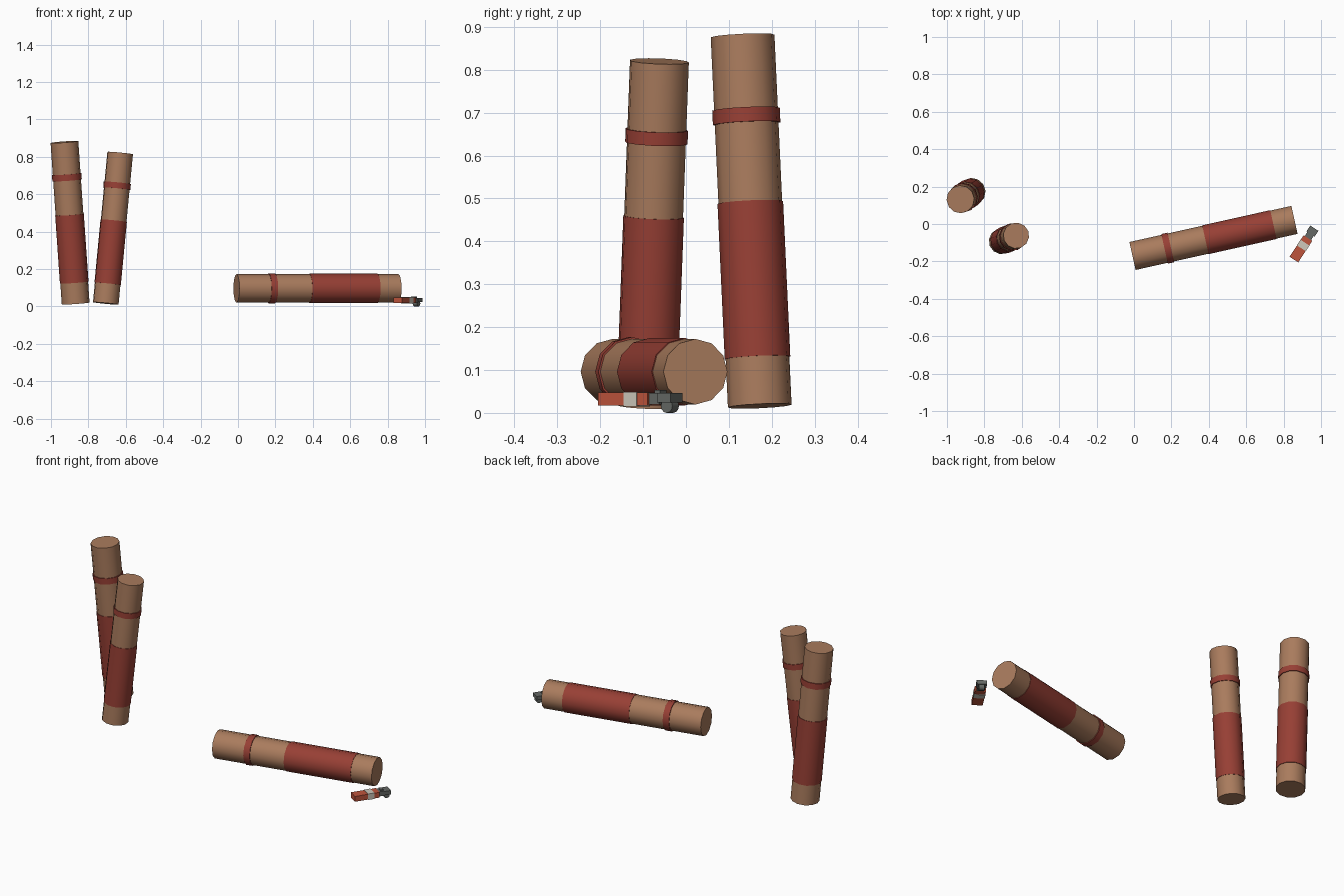
import bpy, math
from mathutils import Vector, Matrix

if "Cube" in bpy.data.objects:
    bpy.data.objects.remove(bpy.data.objects["Cube"])


def material(name, rgb):
    m = bpy.data.materials.new(name)
    m.diffuse_color = (*rgb, 1)
    m.use_nodes = True
    m.node_tree.nodes["Principled BSDF"].inputs["Base Color"].default_value = m.diffuse_color
    return m


PAPER = material("brown_paper", (0.40, 0.20, 0.11))
RED = material("red_wrap", (0.31, 0.05, 0.035))
ORANGE = material("red_plastic", (0.52, 0.09, 0.045))
WHITE = material("pale_label", (0.62, 0.58, 0.50))
METAL = material("dark_metal", (0.13, 0.14, 0.13))


def tube(name, a, b, radius, mat, sides=12):
    """Closed cylinder running from point a to point b."""
    d = b - a
    bpy.ops.mesh.primitive_cylinder_add(
        vertices=sides, radius=radius, depth=d.length, location=(a + b) / 2,
        rotation=d.to_track_quat('Z', 'Y').to_euler())
    o = bpy.context.object
    o.name = name
    o.data.materials.append(mat)
    bpy.ops.object.shade_smooth_by_angle(angle=math.radians(40))
    return o


def stick(name, base, top, r):
    """Paper stick with a wide wrap near the base and a thin band near the top."""
    a, b = Vector(base), Vector(top)
    tube(name + "_body", a, b, r, PAPER)
    tube(name + "_wrap", a.lerp(b, 0.13), a.lerp(b, 0.55), r * 1.03, RED)
    tube(name + "_band", a.lerp(b, 0.763), a.lerp(b, 0.802), r * 1.06, RED)


# Three sticks: two upright, one lying down
stick("tall_stick", (-0.868, 0.172, 0.016), (-0.928, 0.132, 0.879), 0.0745)
stick("short_stick", (-0.707, -0.092, 0.016), (-0.63, -0.062, 0.82), 0.0695)
stick("lying_stick", (0.858, 0.022, 0.096), (-0.008, -0.171, 0.096), 0.0765)

# Lighter frame: local y runs along the lighter, from its bottom end
FRAME = (Matrix.Translation((0.855, -0.19, 0))
         @ Matrix.Rotation(-math.atan2(0.545, 0.837), 4, 'Z'))


def block(name, y0, y1, width, z0, z1, mat, x=0):
    bpy.ops.mesh.primitive_cube_add(size=1)
    o = bpy.context.object
    o.name = name
    o.data.transform(FRAME @ Matrix.Translation((x, (y0 + y1) / 2, (z0 + z1) / 2))
                     @ Matrix.Diagonal((width, y1 - y0, z1 - z0, 1)))
    o.data.materials.append(mat)
    return o


block("lighter_body", 0, 0.137, 0.055, 0.017, 0.047, ORANGE)
block("lighter_label", 0.072, 0.108, 0.057, 0.015, 0.049, WHITE)
block("lighter_collar", 0.137, 0.165, 0.040, 0.020, 0.046, METAL)
block("lighter_hood", 0.163, 0.200, 0.052, 0.024, 0.046, METAL)
block("lighter_lever", 0.148, 0.164, 0.028, 0.044, 0.053, METAL)

# Spark wheel across the underside of the hood
tube("spark_wheel", FRAME @ Vector((-0.014, 0.182, 0.016)),
     FRAME @ Vector((0.014, 0.182, 0.016)), 0.016, METAL)
